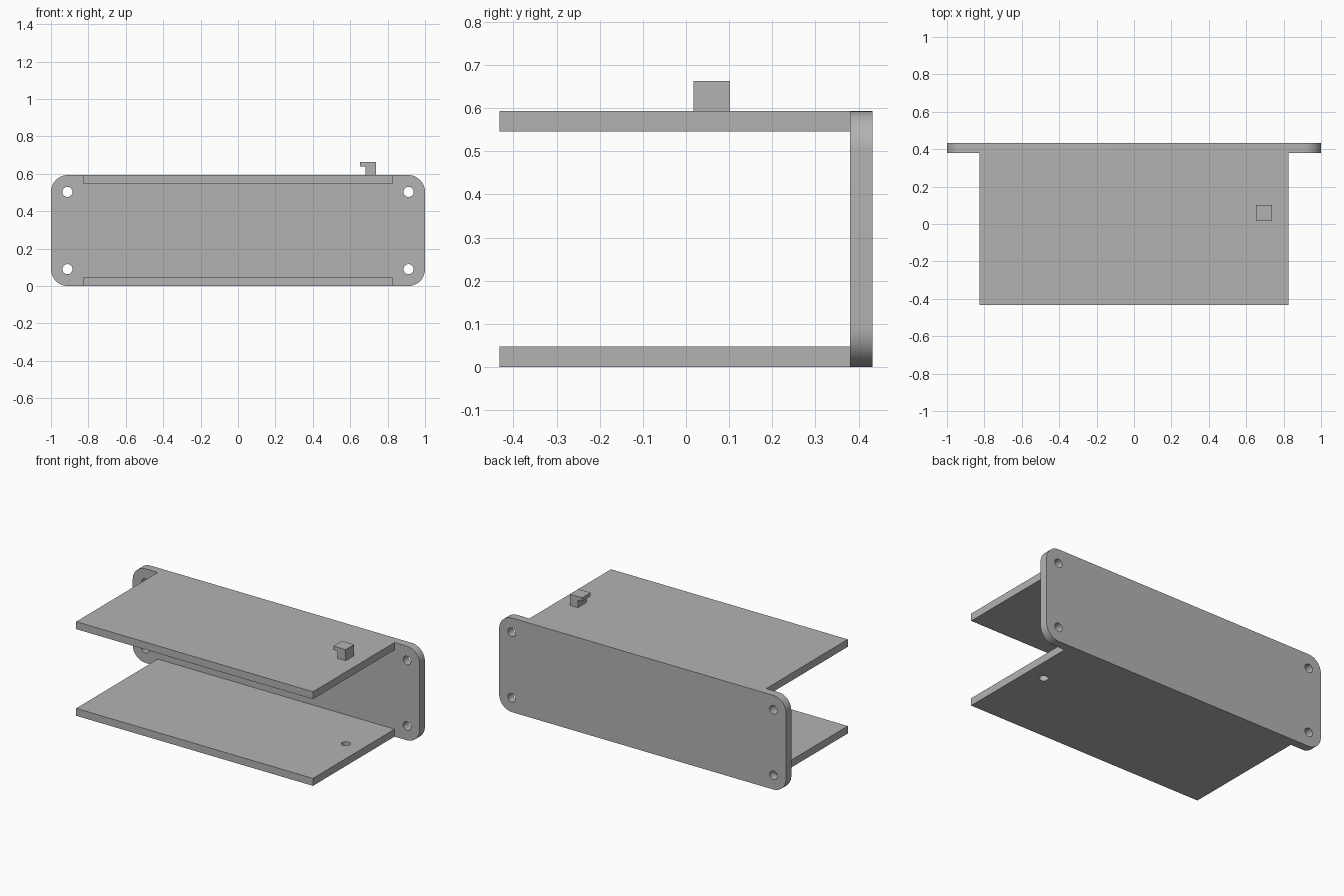
import bpy
import bmesh
from math import pi, sin, cos
from mathutils import Vector

if "Cube" in bpy.data.objects:
    bpy.data.objects.remove(bpy.data.objects["Cube"], do_unlink=True)

grey = bpy.data.materials.new("plain_grey")
grey.use_nodes = True
grey.diffuse_color = (0.45, 0.45, 0.45, 1)
grey.node_tree.nodes["Principled BSDF"].inputs["Base Color"].default_value = (0.45, 0.45, 0.45, 1)


def prism(name, outline, direction):
    """Extrude a closed outline along a direction."""
    bm = bmesh.new()
    base = bm.faces.new([bm.verts.new(p) for p in outline])
    top = bmesh.ops.extrude_face_region(bm, geom=[base])["geom"]
    bmesh.ops.translate(bm, vec=direction, verts=[v for v in top if isinstance(v, bmesh.types.BMVert)])
    bmesh.ops.recalc_face_normals(bm, faces=bm.faces)
    mesh = bpy.data.meshes.new(name)
    bm.to_mesh(mesh)
    bm.free()
    mesh.materials.append(grey)
    obj = bpy.data.objects.new(name, mesh)
    bpy.context.collection.objects.link(obj)
    return obj


def drill(target, centre, axis, radius=0.027):
    """Cut a round hole through the target with a hidden cutter."""
    bpy.ops.mesh.primitive_cylinder_add(vertices=32, radius=radius, depth=0.2, location=centre)
    cutter = bpy.context.object
    cutter.name = target.name + "_hole_cutter"
    cutter.rotation_euler = Vector(axis).to_track_quat("Z", "Y").to_euler()
    cutter.data.materials.append(grey)
    cutter.hide_render = True
    cutter.hide_viewport = True
    cut = target.modifiers.new("hole", "BOOLEAN")
    cut.object = cutter
    cut.solver = "EXACT"


def smooth(obj):
    bpy.ops.object.select_all(action="DESELECT")
    obj.select_set(True)
    bpy.context.view_layer.objects.active = obj
    bpy.ops.object.shade_smooth_by_angle(angle=pi / 6)


HALF_X, HALF_Y, HEIGHT = 1.0, 0.432, 0.593
WALL_Y, PLATE, CORNER = 0.38, 0.047, 0.09

# Back plate with rounded corners
outline = []
for i, (sx, sz) in enumerate([(1, 1), (-1, 1), (-1, -1), (1, -1)]):
    for k in range(13):
        a = (i + k / 12) * pi / 2
        outline.append((sx * (HALF_X - CORNER) + CORNER * cos(a), WALL_Y,
                        HEIGHT / 2 + sz * (HEIGHT / 2 - CORNER) + CORNER * sin(a)))
back = prism("back_plate", outline, (0, HALF_Y - WALL_Y, 0))
smooth(back)
for x in (-0.912, 0.912):
    for z in (0.09, HEIGHT - 0.09):
        drill(back, (x, 0.406, z), (0, 1, 0))

# Two shelves reaching forward
for name, z in (("bottom_shelf", 0), ("top_shelf", HEIGHT - PLATE)):
    rect = [(x, y, z) for x, y in ((-0.825, -HALF_Y), (0.825, -HALF_Y),
                                   (0.825, WALL_Y), (-0.825, WALL_Y))]
    shelf = prism(name, rect, (0, 0, PLATE))
    if z == 0:
        drill(shelf, (0.71, 0.06, 0.02), (0, 0, 1))

# Small hook on the top shelf
hook = [(0.738, HEIGHT), (0.738, 0.663), (0.653, 0.663),
        (0.653, 0.64), (0.683, 0.64), (0.683, HEIGHT)]
prism("latch_hook", [(x, 0.017, z) for x, z in hook], (0, 0.085, 0))
